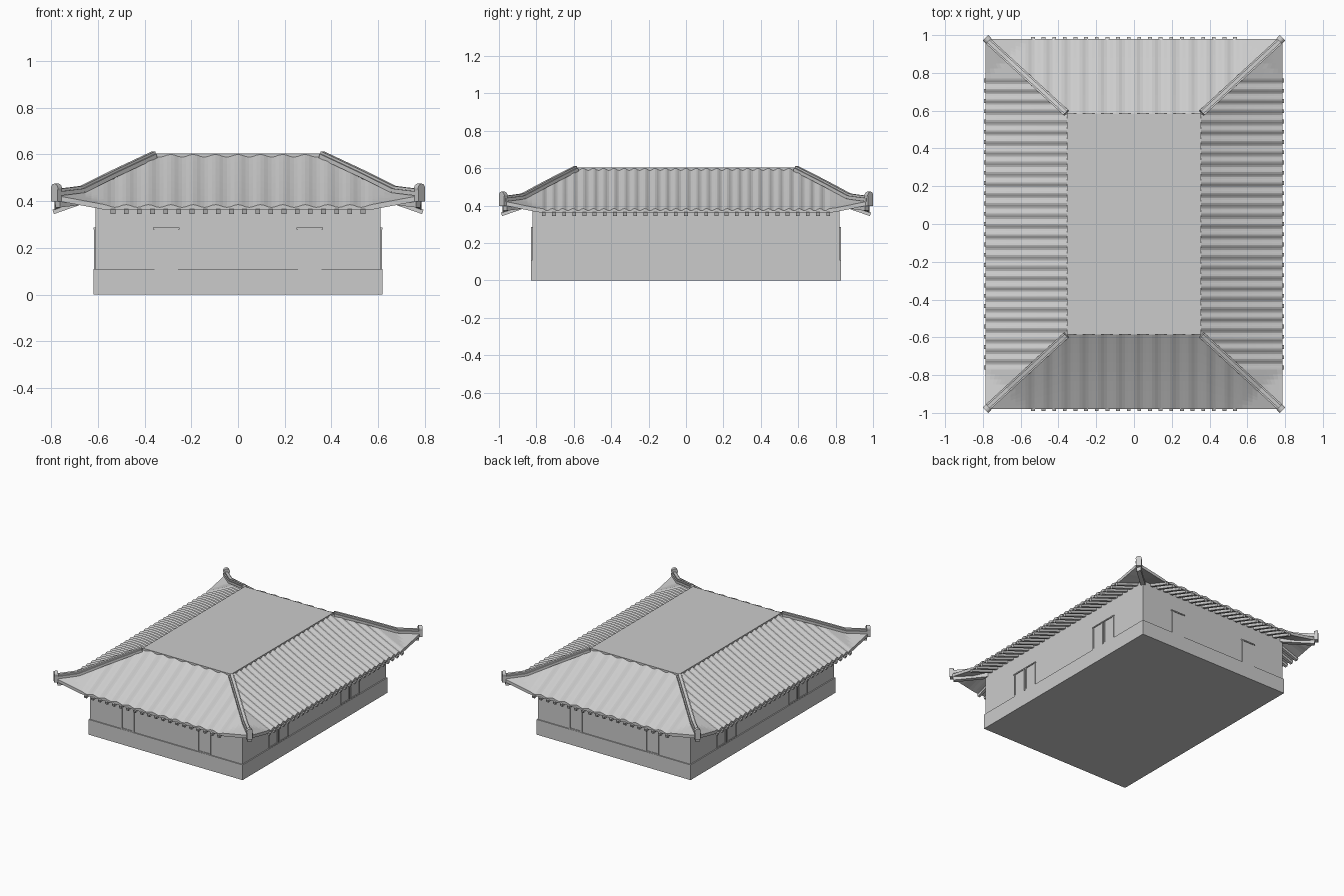
import bpy, bmesh, math
from mathutils import Vector, Matrix

if "Cube" in bpy.data.objects:
    bpy.data.objects.remove(bpy.data.objects["Cube"], do_unlink=True)

stone = bpy.data.materials.new("plain grey")
stone.use_nodes = True
grey = (0.6, 0.6, 0.6, 1)
stone.diffuse_color = grey
stone.node_tree.nodes["Principled BSDF"].inputs["Base Color"].default_value = grey


def finish(bm, name):
    bmesh.ops.recalc_face_normals(bm, faces=bm.faces)
    mesh = bpy.data.meshes.new(name)
    bm.to_mesh(mesh)
    bm.free()
    mesh.materials.append(stone)
    obj = bpy.data.objects.new(name, mesh)
    bpy.context.collection.objects.link(obj)
    return obj


def add_box(bm, lo, hi):
    """Axis-aligned box between two opposite corners."""
    lo, hi = Vector(lo), Vector(hi)
    mat = Matrix.Translation((lo + hi) / 2) @ Matrix.Diagonal((*(hi - lo), 1))
    bmesh.ops.create_cube(bm, size=1, matrix=mat)


def add_beam(bm, a, b, width, height):
    """Upright rectangular bar running from a to b."""
    a, b = Vector(a), Vector(b)
    along = (b - a).normalized()
    side = Vector((0, 0, 1)).cross(along).normalized()
    up = along.cross(side)
    rot = Matrix((along, side, up)).transposed().to_4x4()
    size = Matrix.Diagonal(((b - a).length, width, height, 1))
    bmesh.ops.create_cube(bm, size=1, matrix=Matrix.Translation((a + b) / 2) @ rot @ size)


# Main dimensions
EAVE_X, EAVE_Y = 0.785, 0.98
TOP_X, TOP_Y = 0.355, 0.585
RUN_X, RUN_Y = EAVE_X - TOP_X, EAVE_Y - TOP_Y
WALL_X, WALL_Y = 0.61, 0.822
EAVE_Z, TOP_Z = 0.385, 0.6
FAN = 0.21

# Each side: mapping from (along, outward, z), plus its own measures
FACES = {
    "front": lambda u, o, z: (u, -o, z),
    "back": lambda u, o, z: (-u, o, z),
    "left": lambda u, o, z: (o, u, z),
    "right": lambda u, o, z: (-o, -u, z),
}


def measures(name):
    """half eave length, eave distance, run, run of the neighbour, wall distance, tile pitch"""
    if name in ("front", "back"):
        return EAVE_X, EAVE_Y, RUN_Y, RUN_X, WALL_Y, 0.1
    return EAVE_Y, EAVE_X, RUN_X, RUN_Y, WALL_X, 0.055


def base_height(t):
    return EAVE_Z + (TOP_Z - EAVE_Z) * (0.9 * t + 0.1 * t * t)


def lift(t, edge):
    """Upward sweep near the corners; edge is 0 at the corner."""
    return 0.04 * max(0, 1 - 2 * edge - 1.7 * t)


# Walls and plinth
bm = bmesh.new()
add_box(bm, (-WALL_X, -WALL_Y, 0.1), (WALL_X, WALL_Y, 0.42))
finish(bm, "walls")
bm = bmesh.new()
add_box(bm, (-0.618, -0.83, 0), (0.618, 0.83, 0.11))
finish(bm, "plinth")

# Tiled roof slopes with their eave edge and soffit
for name, place in FACES.items():
    half, out, run, other, wall, pitch = measures(name)
    flat = half - FAN
    count = round(2 * flat / pitch)
    steps = 6 * count
    us = [-flat + 2 * flat * i / steps for i in range(steps + 1)]
    corner = [flat + FAN * (i / 8) for i in range(1, 9)]
    us = [-c for c in reversed(corner)] + us + corner
    bm = bmesh.new()
    columns = []
    for u in us:
        edge = (half - abs(u)) / other
        limit = min(1, edge)
        ripple = 0
        if abs(u) < flat:
            phase = (u + flat) / (2 * flat) * count
            ripple = 0.006 * (math.cos(2 * math.pi * phase) - 1)
        inner = min(out - wall, limit * run)
        col = [(out - inner, EAVE_Z - 0.022 + 0.36 * inner + lift(inner / run, edge)),
               (out, EAVE_Z - 0.022 + lift(0, edge))]
        for k in range(9):
            t = limit * k / 8
            z = base_height(t) + lift(t, edge) + (ripple if limit > 0 else 0)
            col.append((out - t * run, z))
        columns.append([bm.verts.new(place(u, o, z)) for o, z in col])
    for a, b in zip(columns, columns[1:]):
        for k in range(len(a) - 1):
            bm.faces.new((a[k], a[k + 1], b[k + 1], b[k]))
    bmesh.ops.remove_doubles(bm, verts=bm.verts, dist=0.0001)
    finish(bm, name + "_roof_slope")

# Flat roof top
bm = bmesh.new()
add_box(bm, (-TOP_X, -TOP_Y, 0.58), (TOP_X, TOP_Y, 0.604))
finish(bm, "roof_top")

# Rafters under the eaves
bm = bmesh.new()
for name, place in FACES.items():
    half, out, run, other, wall, pitch = measures(name)
    reach = half - 0.25 if name in ("front", "back") else half - 0.22
    count = round(2 * reach / 0.055)
    for i in range(count + 1):
        u = -reach + 2 * reach * i / count
        add_beam(bm, place(u, out + 0.006, EAVE_Z - 0.031),
                 place(u, wall - 0.02, EAVE_Z - 0.031 + 0.36 * (out - wall + 0.02)), 0.02, 0.02)
finish(bm, "rafters")

# Hip ridges, corner beams and rounded finials at the four corners
ridges, beams, finials = bmesh.new(), bmesh.new(), bmesh.new()
for sx in (-1, 1):
    for sy in (-1, 1):
        def hip(t, z):
            return Vector((sx * (EAVE_X - RUN_X * t), sy * (EAVE_Y - RUN_Y * t), z))
        stations = [0.01, 0.14, 0.27, 0.6, 0.99]
        pts = [hip(t, base_height(t) + lift(t, t) + (0.006 if t < 0.9 else -0.004)) for t in stations]
        for a, b in zip(pts, pts[1:]):
            add_beam(ridges, a, b, 0.036, 0.018)
            rise = Vector((0, 0, 0.012))
            add_beam(ridges, a + rise, b + rise, 0.02, 0.016)
        add_beam(beams, hip(0.03, 0.388), hip(0.46, 0.41), 0.03, 0.03)
        turn = Matrix.Rotation(math.atan2(sy, sx), 4, "Z")
        spot = Matrix.Translation((sx * 0.777, sy * 0.9775, 0))
        post = Matrix.Translation((0, 0, 0.427)) @ Matrix.Diagonal((0.025, 0.038, 0.056, 1))
        bmesh.ops.create_cube(finials, size=1, matrix=spot @ turn @ post)
        disc = Matrix.Translation((0, 0, 0.454)) @ Matrix.Rotation(math.pi / 2, 4, "Y")
        bmesh.ops.create_cone(finials, cap_ends=True, segments=16, radius1=0.021, radius2=0.021,
                              depth=0.025, matrix=spot @ turn @ disc)
finish(ridges, "hip_ridges")
finish(beams, "corner_beams")
finish(finials, "corner_finials")

# Windows: single ones at front and back, pairs on the long sides
frames, panes = bmesh.new(), bmesh.new()


def wall_box(bm, place, wall, u0, u1, z0, z1, depth):
    a, b = Vector(place(u0, wall - 0.01, z0)), Vector(place(u1, wall + depth, z1))
    add_box(bm, [min(p) for p in zip(a, b)], [max(p) for p in zip(a, b)])


for name, place in FACES.items():
    wall = measures(name)[4]
    short = name in ("front", "back")
    for s in (-1, 1):
        centre = s * (0.307 if short else 0.41)
        reach = 0.057 if short else 0.112
        wall_box(frames, place, wall, centre - reach, centre + reach, 0.278, 0.286, 0.008)
        for shift in ([0] if short else [-0.058, 0.058]):
            c = centre + shift
            w = 0.047
            wall_box(panes, place, wall, c - w, c + w, 0.112, 0.28, 0.002)
            for e in (-1, 1):
                wall_box(frames, place, wall, c + e * w - 0.004, c + e * w + 0.004, 0.11, 0.28, 0.006)
            wall_box(frames, place, wall, c - w, c + w, 0.11, 0.118, 0.006)
finish(frames, "window_frames")
finish(panes, "window_panes")
